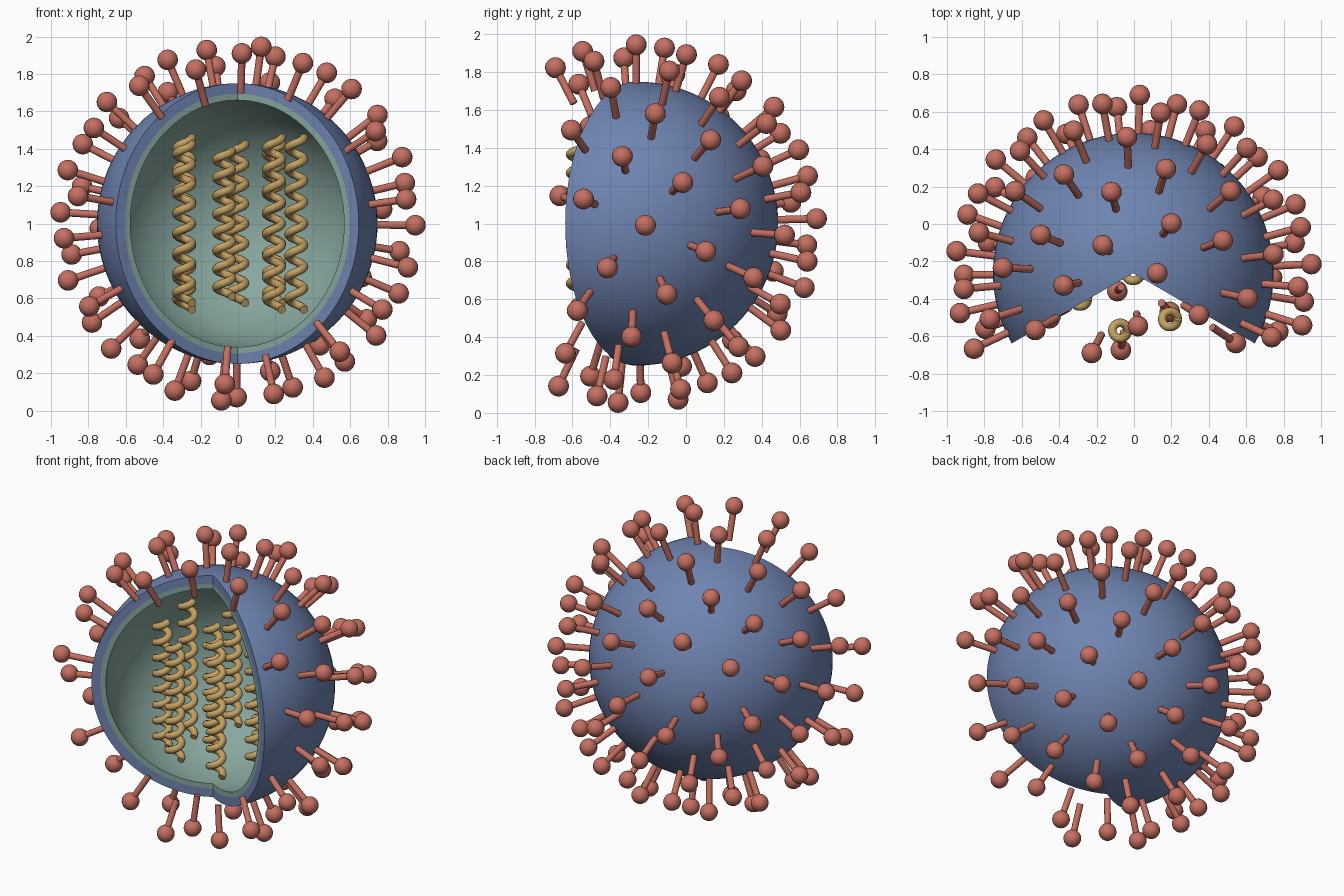
import bpy, bmesh, math
from mathutils import Vector, Matrix

if "Cube" in bpy.data.objects:
    bpy.data.objects.remove(bpy.data.objects["Cube"])

R = 0.75                      # envelope radius
HEAD_R, HEAD_DIST = 0.055, 0.9537
N = 110                       # spike lattice points
A0, A1 = math.radians(-30), math.radians(210)   # kept part of the sphere


def mat(name, rgb):
    m = bpy.data.materials.new(name)
    m.diffuse_color = (*rgb, 1)
    m.use_nodes = True
    m.node_tree.nodes["Principled BSDF"].inputs["Base Color"].default_value = m.diffuse_color
    return m


BLUE = mat("envelope blue", (0.158, 0.231, 0.440))
TEAL = mat("lining teal", (0.245, 0.385, 0.340))
RED = mat("spike red", (0.560, 0.160, 0.120))
GOLD = mat("strand gold", (0.540, 0.350, 0.120))
parts = []


def finish(name, bm, material):
    bmesh.ops.recalc_face_normals(bm, faces=bm.faces)
    me = bpy.data.meshes.new(name)
    bm.to_mesh(me)
    bm.free()
    me.materials.append(material)
    ob = bpy.data.objects.new(name, me)
    bpy.context.collection.objects.link(ob)
    bpy.ops.object.select_all(action='DESELECT')
    ob.select_set(True)
    bpy.context.view_layer.objects.active = ob
    bpy.ops.object.shade_smooth_by_angle(angle=math.radians(40))
    parts.append(ob)
    return ob


def shell(name, ro, ri, material, lat=48, lon=72):
    """Thick hollow sphere with the front wedge left out."""
    bm = bmesh.new()
    cols = []
    for j in range(lon + 1):
        a = A0 + (A1 - A0) * j / lon
        col = []
        for r in (ro, ri):
            col.append([bm.verts.new((r * math.sin(t) * math.cos(a),
                                      r * math.sin(t) * math.sin(a),
                                      r * math.cos(t)))
                        for t in (math.pi * i / lat for i in range(lat + 1))])
        cols.append(col)
    for i in range(lat):
        for p, q in zip(cols, cols[1:]):
            for s in (0, 1):
                bm.faces.new((p[s][i], p[s][i + 1], q[s][i + 1], q[s][i]))
        for c in (cols[0], cols[-1]):      # cut faces
            bm.faces.new((c[0][i], c[0][i + 1], c[1][i + 1], c[1][i]))
    bmesh.ops.remove_doubles(bm, verts=bm.verts, dist=1e-5)
    return finish(name, bm, material)


def tube(bm, pts, r, sides=10):
    """Capped round tube along a list of points."""
    rings = []
    for k, p in enumerate(pts):
        d = (pts[min(k + 1, len(pts) - 1)] - pts[max(k - 1, 0)]).normalized()
        u = d.cross(Vector((0, 0, 1))).normalized()
        v = d.cross(u)
        rings.append([bm.verts.new(p + r * (math.cos(w) * u + math.sin(w) * v))
                      for w in (2 * math.pi * s / sides for s in range(sides))])
    for a, b in zip(rings, rings[1:]):
        for s in range(sides):
            t = (s + 1) % sides
            bm.faces.new((a[s], a[t], b[t], b[s]))
    bm.faces.new(rings[0])
    bm.faces.new(rings[-1])


# envelope and lining
shell("envelope", R, 0.694, BLUE)
shell("inner_lining", 0.694, 0.660, TEAL)

# spikes on a golden-angle lattice, left out in front of the opening
stems, heads = bmesh.new(), bmesh.new()
for i in range(N):
    z = 1 - (2 * i + 1) / N
    s, a = math.sqrt(1 - z * z), i * math.pi * (3 - math.sqrt(5))
    d = Vector((s * math.cos(a), s * math.sin(a), z))
    if d.y < -0.47:
        continue
    tube(stems, [d * 0.735, d * (HEAD_DIST - 0.02)], 0.02, 12)
    bmesh.ops.create_uvsphere(heads, u_segments=20, v_segments=12, radius=HEAD_R,
                              matrix=Matrix.Translation(d * HEAD_DIST))
finish("spike_stems", stems, RED)
finish("spike_heads", heads, RED)

# coiled strands: seven in a ring and one in the middle
for k in range(8):
    a = 2 * math.pi * k / 7
    c = Vector((0, 0, 0)) if k == 7 else 0.315 * Vector((math.cos(a), math.sin(a), 0))
    length, turns, steps = (0.92, 0.85, 0.78)[k % 3], 8, 8 * 18
    pts = []
    for n in range(steps + 1):
        w = 2 * math.pi * turns * n / steps
        pts.append(c + Vector((0.042 * math.cos(w), 0.042 * math.sin(w),
                               length * (n / steps - 0.5))))
    bm = bmesh.new()
    tube(bm, pts, 0.023)
    finish(f"coiled_strand_{k + 1}", bm, GOLD)

# centre on x and y, stand on z = 0
co = [v.co for ob in parts for v in ob.data.vertices]
lo = Vector([min(p[i] for p in co) for i in range(3)])
hi = Vector([max(p[i] for p in co) for i in range(3)])
shift = Vector((-(lo.x + hi.x) / 2, -(lo.y + hi.y) / 2, -lo.z))
for ob in parts:
    ob.data.transform(Matrix.Translation(shift))
